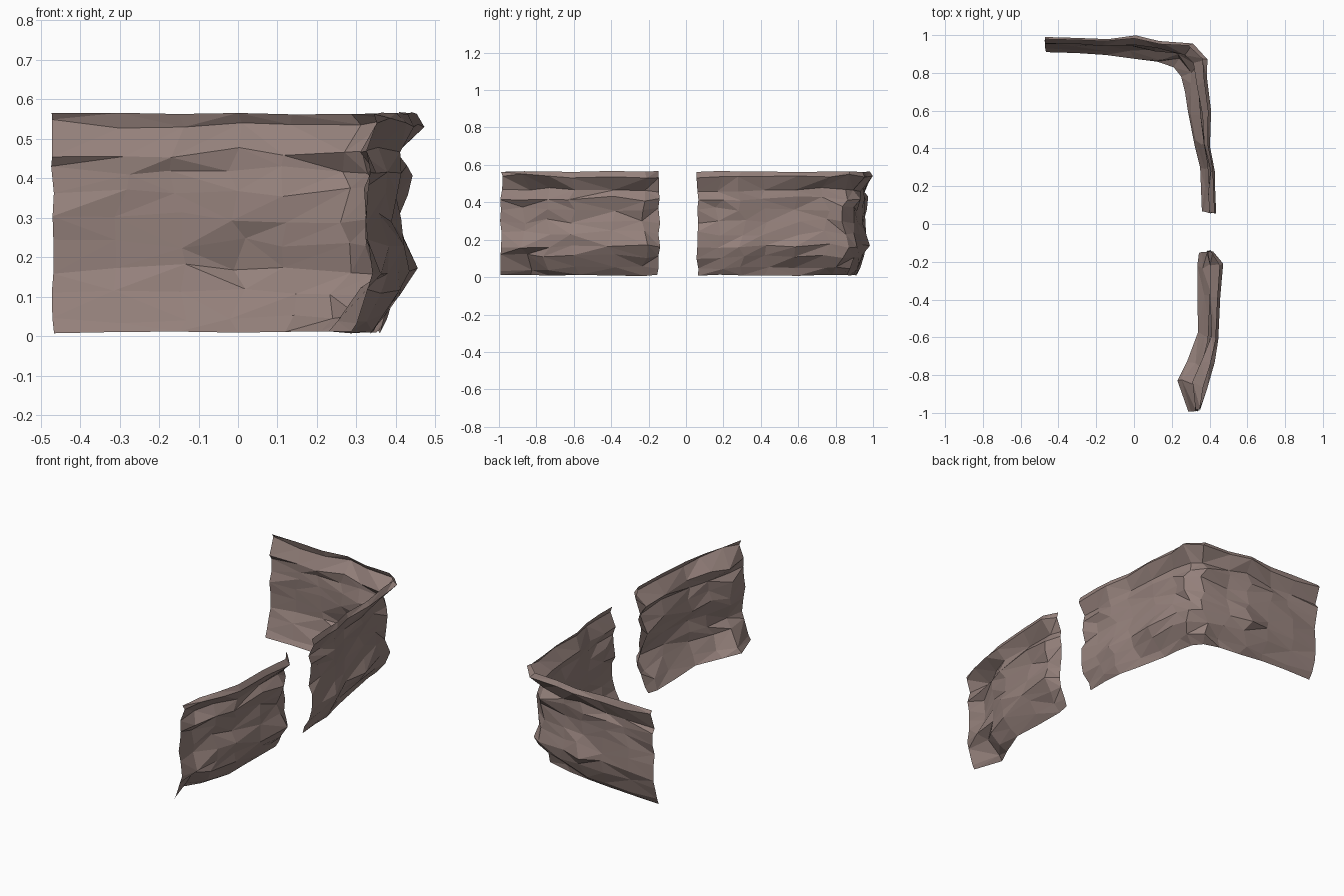
import bpy, bmesh, random
from mathutils import Vector

if "Cube" in bpy.data.objects:
    bpy.data.objects.remove(bpy.data.objects["Cube"])

random.seed(7)

rock = bpy.data.materials.new("rock_brown")
rock.diffuse_color = (0.30, 0.22, 0.20, 1)
rock.use_nodes = True
rock.node_tree.nodes["Principled BSDF"].inputs["Base Color"].default_value = rock.diffuse_color

# Vertical section: (height, lean), lean 0 = inner foot line, 1 = outer crest line
SECTION = [(0.01, 0.0), (0.045, 0.22), (0.11, 0.55), (0.17, 0.76), (0.235, 0.72),
           (0.30, 0.62), (0.365, 0.60), (0.42, 0.68), (0.465, 0.62), (0.54, 1.0), (0.565, 0.86)]


def rock_wall(name, stations):
    """Faceted open rock sheet lofted between a foot line and a crest line."""
    bm = bmesh.new()
    grid = []
    last = len(stations) - 1
    for i, (xi, yi, xo, yo) in enumerate(stations):
        foot, crest = Vector((xi, yi, 0)), Vector((xo, yo, 0))
        a, b = stations[max(i - 1, 0)], stations[min(i + 1, last)]
        along = Vector((b[0] - a[0], b[1] - a[1], 0)).normalized()
        column = []
        for j, (z, t) in enumerate(SECTION):
            rim = j in (0, len(SECTION) - 1)
            if not rim and t < 1:
                t = min(1, max(0, t + random.uniform(-0.13, 0.13)))
            p = foot.lerp(crest, t)
            # ragged ends and uneven ledges
            if i in (0, last):
                p += along * (random.uniform(0, 0.012) * (1 if i == 0 else -1))
            elif not rim:
                p += along * random.uniform(-0.025, 0.025)
            p.z = z + random.uniform(-0.004, 0.003) if rim else z + random.uniform(-0.014, 0.014)
            column.append(bm.verts.new(p))
        grid.append(column)
    for i in range(last):
        for j in range(len(SECTION) - 1):
            a, b, c, d = grid[i][j], grid[i + 1][j], grid[i + 1][j + 1], grid[i][j + 1]
            if random.random() < 0.5:
                bm.faces.new((a, b, c))
                bm.faces.new((a, c, d))
            else:
                bm.faces.new((a, b, d))
                bm.faces.new((b, c, d))
    mesh = bpy.data.meshes.new(name)
    bm.to_mesh(mesh)
    bm.free()
    mesh.materials.append(rock)
    obj = bpy.data.objects.new(name, mesh)
    bpy.context.collection.objects.link(obj)
    return obj


# Back wall turning the corner into the right-hand wall: foot x, y, crest x, y
rock_wall("corner_rock_wall", [
    (-0.47, 0.91, -0.475, 0.99), (-0.30, 0.905, -0.30, 0.985), (-0.15, 0.895, -0.15, 0.98),
    (0.0, 0.875, 0.0, 1.0), (0.12, 0.86, 0.14, 0.967), (0.21, 0.83, 0.30, 0.963),
    (0.25, 0.78, 0.38, 0.89), (0.27, 0.70, 0.385, 0.78), (0.285, 0.60, 0.408, 0.60),
    (0.32, 0.42, 0.40, 0.42), (0.35, 0.30, 0.425, 0.30), (0.355, 0.18, 0.43, 0.18),
    (0.36, 0.055, 0.435, 0.055)])

# Separate straight wall at the front right
rock_wall("front_rock_wall", [
    (0.345, -0.145, 0.42, -0.135), (0.335, -0.22, 0.472, -0.22), (0.335, -0.40, 0.457, -0.40),
    (0.34, -0.57, 0.445, -0.62), (0.28, -0.73, 0.42, -0.75), (0.23, -0.83, 0.385, -0.87),
    (0.29, -1.0, 0.355, -0.99)])
